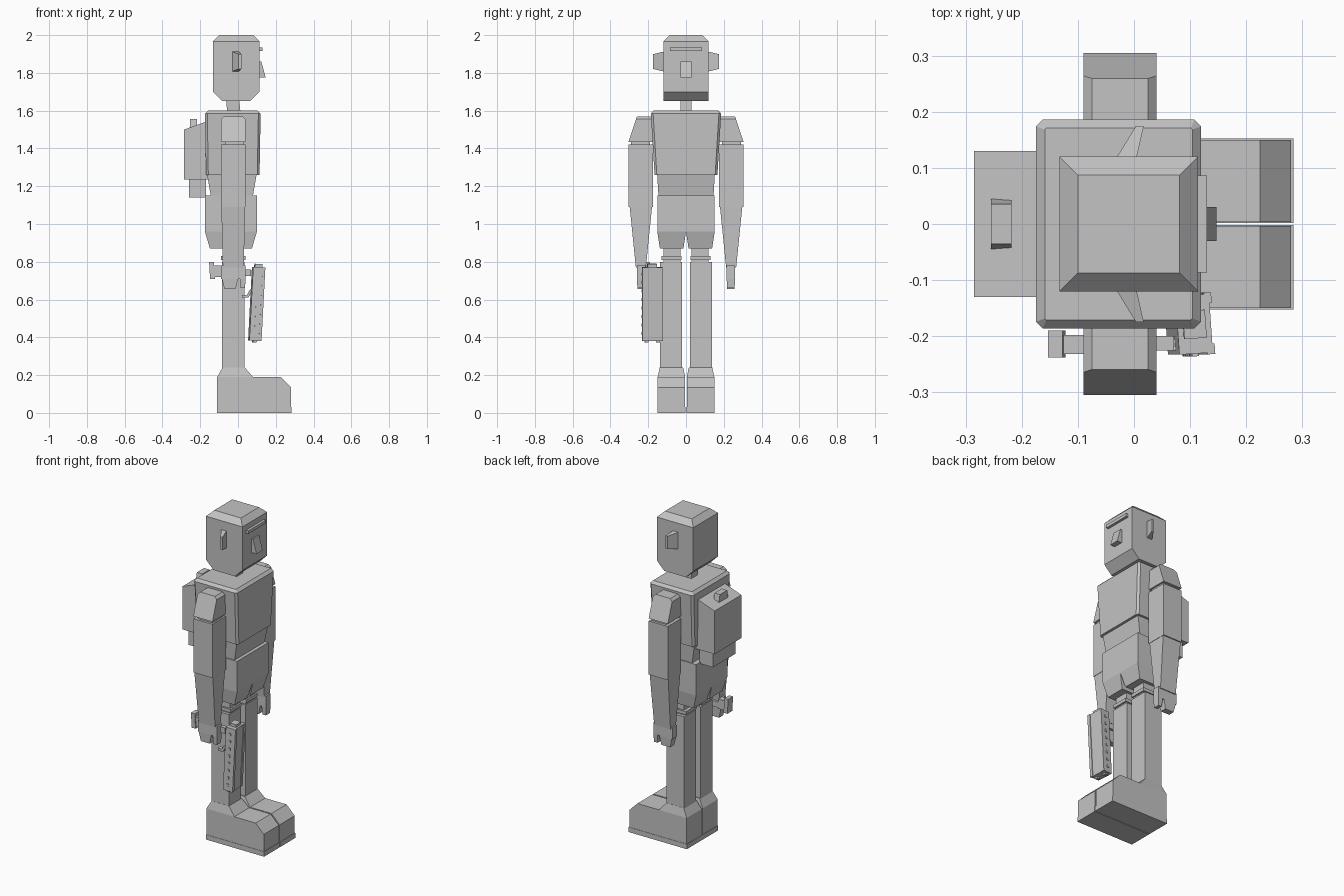
import bpy, bmesh
from math import radians
from mathutils import Matrix, Vector

default_cube = bpy.data.objects.get("Cube")
if default_cube:
    bpy.data.objects.remove(default_cube, do_unlink=True)

shade = .55
grey = bpy.data.materials.new("plain_grey")
grey.use_nodes = True
grey.diffuse_color = (shade, shade, shade, 1)
grey.node_tree.nodes["Principled BSDF"].inputs["Base Color"].default_value = grey.diffuse_color

# Heights of the main joints
sole_top, instep, ankle, leg_top = .03, .19, .24, .8
crotch, hip, belt, ribs, collar = .87, .96, 1.15, 1.26, 1.6
chin, eyes, crown = 1.65, 1.86, 2
wrist, elbow, armpit, shoulder_top = .77, 1.09, 1.42, 1.57

# Front-to-back ranges shared by several parts
limb_depth = (-.09, .04)
joint_depth = (-.07, .03)
chest_depth = (-.175, .12)
pelvis_depth = (-.175, .1)


def even(half):
    return (-half, half)


def block(name, x, y, z, top=(1, 1), foot=(1, 1), lean=(0, 0), side=1, place=None):
    """A box whose top and foot can be scaled and whose top can be shifted."""
    bm = bmesh.new()
    bmesh.ops.create_cube(bm, size=1)
    size = Vector((x[1] - x[0], y[1] - y[0], z[1] - z[0]))
    centre = Vector((sum(x), sum(y), sum(z))) / 2
    for vert in bm.verts:
        upper = vert.co.z > 0
        scale = top if upper else foot
        shift = lean if upper else (0, 0)
        vert.co = centre + Vector((vert.co.x * size.x * scale[0] + shift[0],
                                   vert.co.y * size.y * scale[1] + shift[1],
                                   vert.co.z * size.z))
        vert.co.y *= side
    bmesh.ops.recalc_face_normals(bm, faces=bm.faces)
    if place:
        bm.transform(place)
    mesh = bpy.data.meshes.new(name)
    bm.to_mesh(mesh)
    bm.free()
    mesh.materials.append(grey)
    obj = bpy.data.objects.new(name, mesh)
    bpy.context.collection.objects.link(obj)
    return obj


def chamfer(obj, width, rule):
    """Cut the edges whose two end points satisfy the rule."""
    bm = bmesh.new()
    bm.from_mesh(obj.data)
    edges = [e for e in bm.edges if rule(e.verts[0].co, e.verts[1].co)]
    bmesh.ops.bevel(bm, geom=edges, offset=width, segments=1, affect="EDGES")
    bm.to_mesh(obj.data)
    bm.free()


def above(level):
    return lambda a, b: min(a.z, b.z) > level


# Head and face
head = block("head", (-.133, .114), even(.12), (chin, crown))
chamfer(head, .05, lambda a, b: max(a.z, b.z) < eyes and abs(a.x - b.x) < .01)
chamfer(head, .033, above(eyes))
block("brow", (.1, .13), even(.086), (eyes + .055, eyes + .074))
block("nose", (.1, .147), even(.03), (eyes - .085, eyes), top=(.4, 1), lean=(-.01, 0))
block("neck", joint_depth, even(.03), (collar - .03, chin + .03), top=(.7, 1), foot=(.7, 1),
      lean=(-.01, 0))

# Torso, waist and pelvis
torso = block("torso", chest_depth, even(.187), (ribs, collar), foot=(.96, .89))
chamfer(torso, .012, lambda a, b: abs(a.z - b.z) > .1)
chamfer(torso, .016, above(ribs + .2))
block("waist", (-.165, .1), even(.153), (belt - .01, ribs + .01), foot=(.83, .95), lean=(0, 0))
block("pelvis", pelvis_depth, even(.152), (hip, belt))

# Backpack
pack = block("backpack", (-.285, -.16), even(.13), (ribs - .025, collar - .055))
for vert in pack.data.vertices:
    if vert.co.z > ribs and vert.co.x < chest_depth[0]:
        vert.co.z -= .045
block("lower_pouch", (-.26, -.17), even(.11), (belt - .01, ribs))
block("pack_knob", (-.255, -.218), even(.047), (collar - .1, collar - .043), top=(1, .75))

# Limbs and ears, once for each side
for label, side in (("left", 1), ("right", -1)):
    ear_place = Matrix.Translation((0, side * .12, eyes)) @ Matrix.Rotation(radians(-90 * side), 4, "X")
    block(label + "_ear", (-.03, .005), even(.052), (0, .055), top=(.4, .75), lean=(.023, 0),
          place=ear_place)

    arm_width = (.175, .305)
    shoulder = block(label + "_shoulder", limb_depth, arm_width, (armpit + .015, shoulder_top),
                     top=(1, .65), lean=(0, -.023), side=side)
    chamfer(shoulder, .015, lambda a, b: above(armpit + .1)(a, b) and abs(a.y - b.y) > .01)
    block(label + "_shoulder_joint", joint_depth, (.19, .29), (armpit, armpit + .02), side=side)
    block(label + "_upper_arm", limb_depth, arm_width, (elbow, armpit), side=side)
    block(label + "_forearm", limb_depth, (.18, .298), (wrist, elbow),
          foot=(.85, .45), top=(.97, 1), side=side)

    hand_width = (.215, .26)
    block(label + "_palm", limb_depth, hand_width, (wrist - .06, wrist + .01), side=side)
    block(label + "_fingers", (-.085, 0), hand_width, (wrist - .115, wrist - .06),
          foot=(.7, .85), side=side)
    block(label + "_thumb", (.01, .04), hand_width, (wrist - .11, wrist - .06),
          foot=(.8, .85), side=side)

    block(label + "_hip", pelvis_depth, (0, .152), (crotch, hip), foot=(.81, .82), side=side)
    block(label + "_thigh_joint", joint_depth, (.03, .12), (leg_top - .02, crotch + .02), side=side)
    block(label + "_thigh_cap", limb_depth, (.024, .13), (leg_top + .01, leg_top + .03), side=side)
    block(label + "_leg", (-.084, .035), (.021, .138), (ankle - .02, leg_top), side=side)

    boot_width = (.004, .15)
    block(label + "_boot_cuff", (-.11, .08), boot_width, (instep, ankle),
          top=(.62, .85), lean=(-.008, 0), side=side)
    foot = block(label + "_boot", (-.11, .28), boot_width, (sole_top, instep), side=side)
    chamfer(foot, .055, lambda a, b: above(instep - .01)(a, b) and min(a.x, b.x) > .2)
    block(label + "_sole", (-.112, .284), (.002, .152), (0, sole_top), side=side)

# Long slim tool hanging by the right hand, slightly tilted
tool_place = (Matrix.Translation((.097, -.179, .577)) @ Matrix.Rotation(radians(3), 4, "Y")
              @ Matrix.Rotation(radians(4), 4, "Z"))
reach = .195
block("tool_body", even(.03), even(.052), even(reach), place=tool_place)
block("tool_cap", even(.02), even(.025), (reach, reach + .017), place=tool_place)
for sign in (-1, 1):
    rail = (.036, .055)
    block("tool_rail", (.02, .034), rail, even(reach), side=sign, place=tool_place)
    block("tool_peg", even(.01), (.02, .04), (-reach - .01, -reach), side=sign, place=tool_place)
    for step in range(8):
        base = step * .045 - reach + .03
        block("tool_vent", even(.006), (.05, .057), (base, base + .015), side=sign, place=tool_place)

# Tool handle, trigger and rear stock
grip_width = (-.225, -.2)
block("tool_handle", (-.13, .07), grip_width, (wrist - .045, wrist - .01))
block("tool_trigger", (.02, .045), grip_width, (.61, .625))
block("tool_trigger_arm", (.04, .055), grip_width, (.61, .65), lean=(.02, 0))
block("tool_stock", (-.148, -.122), (-.238, -.19), (wrist - .06, wrist + .03), lean=(-.005, 0))
block("stock_neck", (-.13, -.08), (-.232, -.198), (wrist - .05, wrist + .01))
